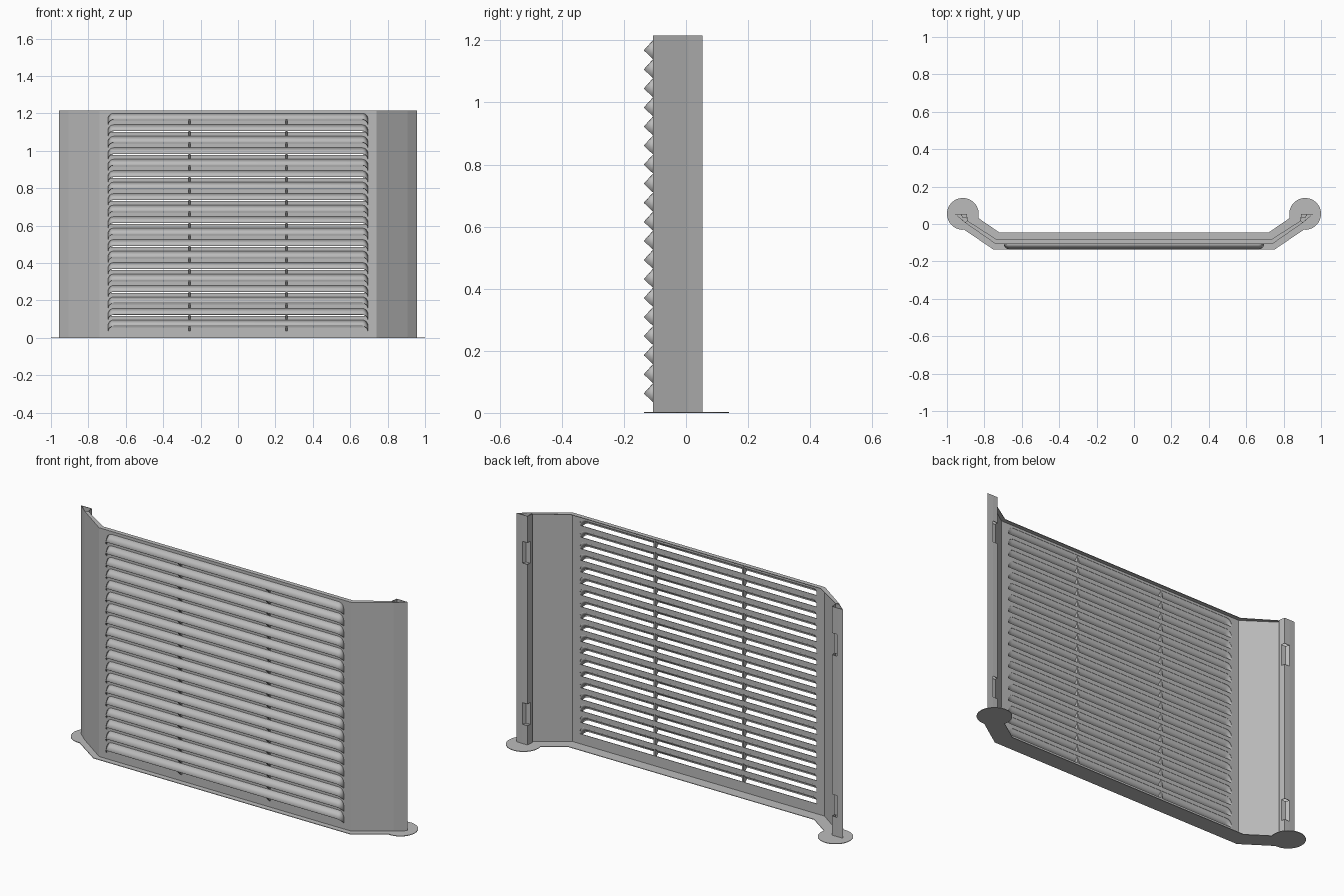
import bpy, bmesh, math

cube = bpy.data.objects.get("Cube")
if cube:
    bpy.data.objects.remove(cube, do_unlink=True)

grey = bpy.data.materials.new("sheet_metal_grey")
grey.use_nodes = True
colour = (0.5, 0.5, 0.5, 1)
grey.diffuse_color = colour
grey.node_tree.nodes["Principled BSDF"].inputs["Base Color"].default_value = colour

HEIGHT = 1.216
FRONT = -0.105      # front plane of the sheet
TIP = -0.135        # front edge of the louvers
HALF = 0.695        # half width of the louvered area
R = 0.03            # corner radius of the louvers
PITCH = 0.0614
COUNT = 19
TOPS = [1.2 - i * PITCH for i in range(COUNT)]
ANGLES = [math.radians(90 * i / 5) for i in range(6)]


def add_face(bm, points):
    return bm.faces.new([bm.verts.new(p) for p in points])


def finish(name, bm, thickness=0.0, mirror=False):
    bmesh.ops.remove_doubles(bm, verts=bm.verts, dist=0.0001)
    mesh = bpy.data.meshes.new(name)
    bm.to_mesh(mesh)
    bm.free()
    mesh.materials.append(grey)
    obj = bpy.data.objects.new(name, mesh)
    bpy.context.collection.objects.link(obj)
    if mirror:
        obj.modifiers.new("mirror", 'MIRROR').use_clip = True
    if thickness:
        solid = obj.modifiers.new("sheet", 'SOLIDIFY')
        solid.thickness = thickness
        solid.offset = 0
    return obj


def upright(bm, path, z0, z1):
    for (xa, ya), (xb, yb) in zip(path, path[1:]):
        add_face(bm, [(xa, ya, z0), (xb, yb, z0), (xb, yb, z1), (xa, ya, z1)])


# Front panel: strips between the slots, with rounded upper slot corners
bm = bmesh.new()
bands = [(TOPS[0], HEIGHT)]
for i, top in enumerate(TOPS):
    below = TOPS[i + 1] if i + 1 < COUNT else 0
    bands.append((below, top - 0.039))
for z0, z1 in bands:
    upright(bm, [(-HALF, FRONT), (HALF, FRONT)], z0, z1)
for top in TOPS:
    for s in (-1, 1):
        arc = [(s * (HALF - R + R * math.cos(a)), FRONT, top - R + R * math.sin(a)) for a in ANGLES]
        for p, q in zip(arc, arc[1:]):
            tri = [(s * HALF, FRONT, top), q, p]
            add_face(bm, tri if s > 0 else tri[::-1])
finish("front_panel", bm, 0.003)

# Louvers: sloping blades whose ends curve back into the panel
bm = bmesh.new()
for top in TOPS:
    tip, low = top - 0.033, top - 0.061
    root, edge = [], []
    for s, order in ((-1, ANGLES), (1, ANGLES[::-1])):
        for a in order:
            x = s * (HALF - R + R * math.cos(a))
            f = math.sin(a)
            root.append((x, FRONT, top - R + R * f))
            edge.append((x, FRONT + (TIP - FRONT) * f, low + (tip - low) * f))
    for i in range(len(root) - 1):
        add_face(bm, [root[i], edge[i], edge[i + 1], root[i + 1]])
louvers = finish("louvers", bm, 0.003)
for poly in louvers.data.polygons:
    poly.use_smooth = True
louvers.data.set_sharp_from_angle(angle=math.radians(35))

# Triangular ribs that carry the blades
bm = bmesh.new()
for top in TOPS:
    for cx in (-0.26, 0.26):
        a, b = [[(cx + d, FRONT, top), (cx + d, TIP + 0.002, top - 0.033), (cx + d, FRONT, top - 0.061)]
                for d in (-0.005, 0.005)]
        add_face(bm, a)
        add_face(bm, b[::-1])
        for i in range(3):
            j = (i + 1) % 3
            add_face(bm, [a[i], b[i], b[j], a[j]])
bmesh.ops.remove_doubles(bm, verts=bm.verts, dist=0.0001)
bmesh.ops.recalc_face_normals(bm, faces=bm.faces)
finish("louver_ribs", bm)

# Folded side wings ending in a return channel, with a notch at each hook
wing = [(HALF, FRONT), (0.74, FRONT), (0.905, 0.01), (0.955, 0.052), (0.925, 0.052)]
corner = [(0.925, 0.052), (0.895, 0.052), (0.892, 0.032)]
lip = [(0.892, 0.032), (0.89, 0.016)]
notch = [(0.925, 0.052), (0.915, 0.034), (0.892, 0.032)]
levels = [0, 0.105, 0.22, 0.96, 1.075, HEIGHT]
bm = bmesh.new()
for i, (z0, z1) in enumerate(zip(levels, levels[1:])):
    upright(bm, wing, z0, z1)
    upright(bm, lip, z0, z1)
    if i % 2 == 0:
        upright(bm, corner, z0, z1)
finish("side_wings", bm, 0.003, mirror=True)

# Recessed hook plates inside the notches
bm = bmesh.new()
for i in (1, 3):
    upright(bm, notch, levels[i], levels[i + 1])
finish("hook_plates", bm, 0.003, mirror=True)

# Folded lip along the top edge
outer = [(0, FRONT), (0.74, FRONT), (0.905, 0.01)]
inner = [(0, -0.083), (0.733, -0.083), (0.888, 0.016)]
bm = bmesh.new()
for i in range(2):
    add_face(bm, [(x, y, HEIGHT - 0.0015) for x, y in (outer[i], outer[i + 1], inner[i + 1], inner[i])])
finish("top_lip", bm, 0.003, mirror=True)

# Flat foot plate with a round pad at each end
half = [(0.754, -0.135)]
for i in range(33):
    a = math.radians(-95 + 290 * i / 32)
    half.append((0.915 + 0.085 * math.cos(a), 0.054 + 0.085 * math.sin(a)))
half.append((0.72, -0.045))
outline = half + [(-x, y) for x, y in reversed(half)]
bm = bmesh.new()
add_face(bm, [(x, y, 0.0015) for x, y in outline])
finish("foot_plate", bm, 0.003)
